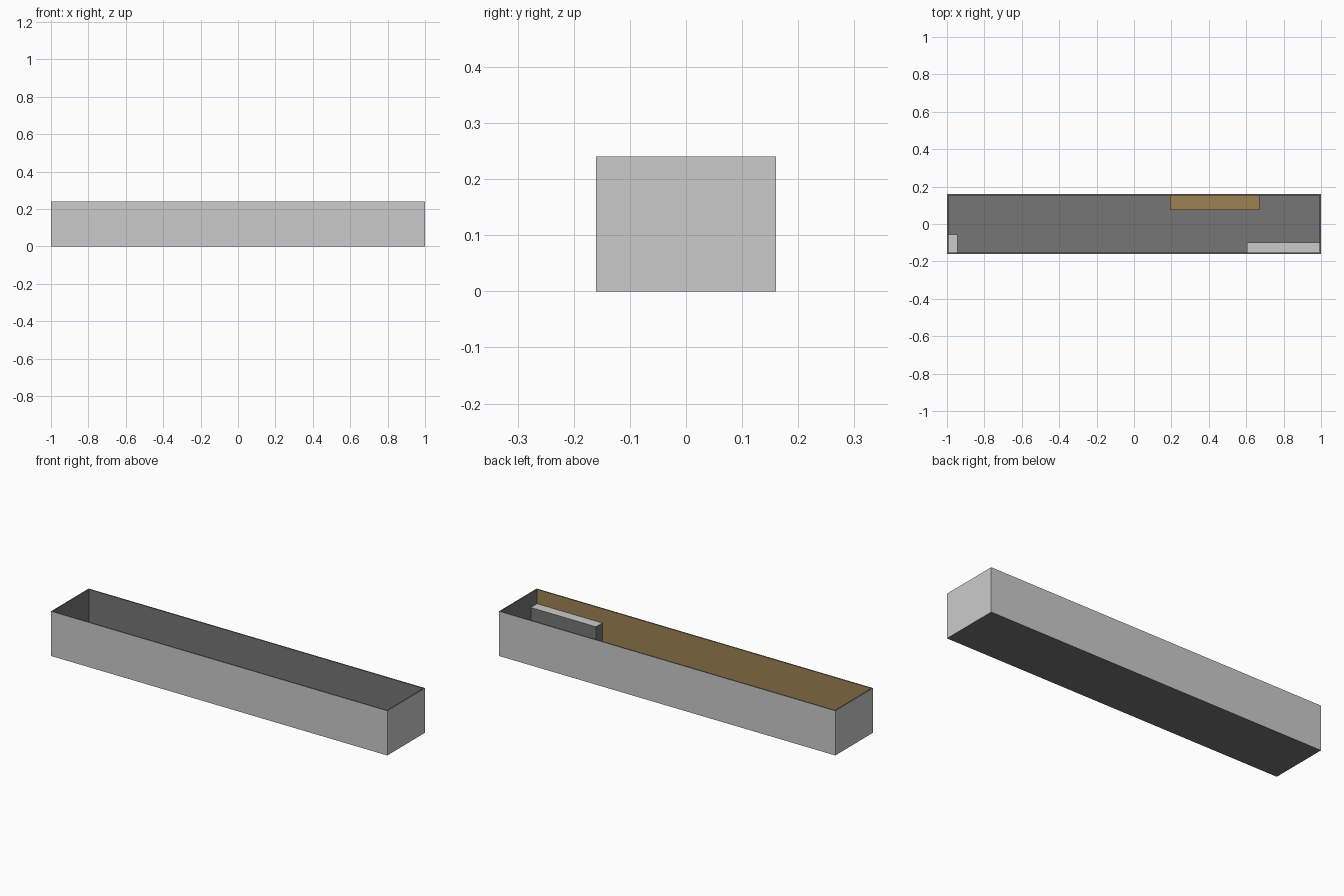
import bpy
from mathutils import Vector

if "Cube" in bpy.data.objects:
    bpy.data.objects.remove(bpy.data.objects["Cube"])


def material(name, rgb):
    m = bpy.data.materials.new(name)
    m.diffuse_color = (*rgb, 1)
    m.use_nodes = True
    m.node_tree.nodes["Principled BSDF"].inputs["Base Color"].default_value = m.diffuse_color
    return m


LIGHT = material("light grey", (0.60, 0.60, 0.60))
DARK = material("dark grey", (0.18, 0.18, 0.18))
BROWN = material("wood brown", (0.34, 0.225, 0.087))


def box(name, lo, hi, base, accent=None, rule=None):
    """Box between two corners; faces whose normal meets the rule get the accent."""
    lo, hi = Vector(lo), Vector(hi)
    bpy.ops.mesh.primitive_cube_add(size=1, location=(lo + hi) / 2)
    ob = bpy.context.object
    ob.name = name
    ob.scale = hi - lo
    bpy.ops.object.transform_apply(location=False, rotation=False, scale=True)
    ob.data.materials.append(base)
    if accent:
        ob.data.materials.append(accent)
        for f in ob.data.polygons:
            f.material_index = int(rule(f.normal))
    return ob


X, Y, H, T = 1.0, 0.16, 0.24, 0.007

# floor slab
box("floor", (-X + T, -Y + T, 0), (X - T, Y - T, T), DARK)

# walls: light outside, dark inside; the front wall is brown inside
box("back_wall", (-X, Y - T, 0), (X, Y, H), DARK, LIGHT,
    lambda n: n.y > 0.5 or abs(n.x) > 0.5)
front = box("front_wall", (-X, -Y, 0), (X, -Y + T, H), DARK, LIGHT,
            lambda n: n.y < -0.5 or abs(n.x) > 0.5)
front.data.materials.append(BROWN)
for f in front.data.polygons:
    if f.normal.y > 0.5:
        f.material_index = 2
for side, name in ((-1, "left_wall"), (1, "right_wall")):
    a, b = sorted((side * X, side * (X - T)))
    box(name, (a, -Y + T, 0), (b, Y - T, H), DARK, LIGHT,
        lambda n, s=side: n.x * s > 0.5)

# counters with light tops and dark sides
flat = lambda n: abs(n.z) > 0.5
box("long_counter", (0.605, -Y + T, T), (X - T, -0.10, 0.163), DARK, LIGHT, flat)
box("short_counter", (-X + T, -Y + T, T), (-0.945, -0.055, 0.163), DARK, LIGHT, flat)

# low wooden bench against the back wall
box("low_bench", (0.193, 0.076, T), (0.67, Y - T, 0.05), BROWN)
